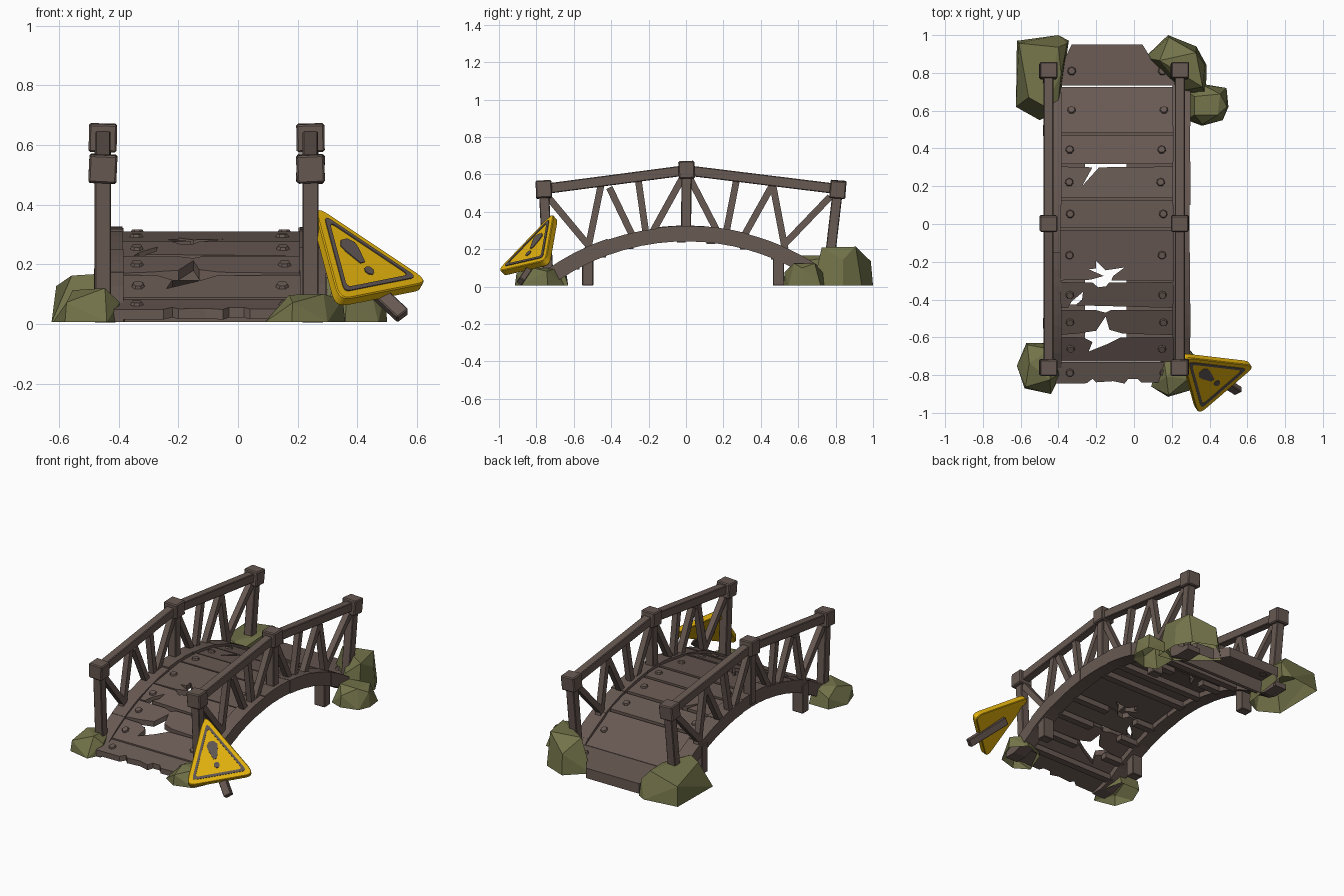
import bpy, bmesh, math, random
from mathutils import Vector, Matrix

if "Cube" in bpy.data.objects:
    bpy.data.objects.remove(bpy.data.objects["Cube"])

random.seed(4)


def material(name, rgb):
    m = bpy.data.materials.new(name)
    m.diffuse_color = (*rgb, 1)
    m.use_nodes = True
    m.node_tree.nodes["Principled BSDF"].inputs["Base Color"].default_value = m.diffuse_color
    return m


WOOD = material("weathered wood", (0.138, 0.100, 0.086))
ROCK = material("mossy rock", (0.170, 0.172, 0.068))
YELLOW = material("warning yellow", (0.76, 0.44, 0.004))
GREY = material("faded sign paint", (0.115, 0.092, 0.085))


def finish(name, bm, mat, bevel=0, open_bottom=False):
    bmesh.ops.recalc_face_normals(bm, faces=bm.faces)
    if bevel:
        bmesh.ops.bevel(bm, geom=bm.edges[:], offset=bevel, segments=1, affect='EDGES')
    if open_bottom:
        low = [f for f in bm.faces if f.normal.z < -0.9]
        bmesh.ops.delete(bm, geom=low, context='FACES')
    me = bpy.data.meshes.new(name)
    bm.to_mesh(me)
    bm.free()
    me.materials.append(mat)
    ob = bpy.data.objects.new(name, me)
    bpy.context.collection.objects.link(ob)
    return ob


def loft(name, ring_a, ring_b, mat, bevel=0, open_bottom=False):
    """Closed solid between two outlines with equal point counts."""
    bm = bmesh.new()
    a = [bm.verts.new(p) for p in ring_a]
    b = [bm.verts.new(p) for p in ring_b]
    bm.faces.new(a)
    bm.faces.new(b[::-1])
    for i in range(len(a)):
        j = (i + 1) % len(a)
        bm.faces.new((a[i], b[i], b[j], a[j]))
    return finish(name, bm, mat, bevel, open_bottom)


def beam(name, p0, p1, w, h, mat=WOOD, bevel=0.004, side=(1, 0, 0)):
    """Square timber between two points; w is measured along the side axis."""
    p0, p1, s = Vector(p0), Vector(p1), Vector(side)
    d = (p1 - p0).normalized()
    s = (s - d * s.dot(d)).normalized()
    u = d.cross(s)
    ring = [s * (i * w / 2) + u * (j * h / 2) for i, j in ((-1, -1), (1, -1), (1, 1), (-1, 1))]
    return loft(name, [p0 + r for r in ring], [p1 + r for r in ring], mat, bevel)


def arc(y, drop=0.0):
    """Height of the bridge arch, optionally measured deeper into the beam."""
    r = 1.3 - drop
    return 0.32 - 1.3 + math.sqrt(r * r - y * y)


# Side arches, in short timber segments
X_L, X_R = (-0.477, -0.383), (0.203, 0.300)
cuts = [-0.845, -0.60, -0.42, -0.15, 0.10, 0.33, 0.52, 0.70, 0.86]
for side, (xa, xb) in (("left", X_L), ("right", X_R)):
    for y0, y1 in zip(cuts, cuts[1:]):
        lift = random.uniform(-0.003, 0.008)
        inset = random.uniform(0, 0.006)
        ys = [y0 + (y1 - y0) * k / 3 for k in range(4)]
        prof = [(y, max(arc(y) + lift, 0.04)) for y in ys]
        prof += [(y, max(arc(y, 0.078), 0.006)) for y in reversed(ys)]
        loft(side + "_arch_segment", [(xa + inset, y, z) for y, z in prof],
             [(xb - inset, y, z) for y, z in prof], WOOD)


def bolt(x, y, z, slope=0.0):
    bm = bmesh.new()
    m = Matrix.Translation((x, y, z)) @ Matrix.Rotation(slope, 4, 'X')
    bmesh.ops.create_cone(bm, cap_ends=True, segments=7, radius1=0.026, radius2=0.018, depth=0.016, matrix=m)
    finish("bolt_head", bm, WOOD)


# Deck planks: back edge and front edge may carry broken notches (x, y)
def plank(y0, y1, front=(), back=()):
    tilt = random.uniform(-0.004, 0.004)
    z0, z1 = max(arc(y0) - 0.010, 0.045) + tilt, max(arc(y1) - 0.010, 0.045) - tilt
    xa, xb = -0.43 + random.uniform(-0.02, 0.02), 0.27 + random.uniform(-0.02, 0.02)
    out = [(xa, y0), *front, (xb, y0), (xb, y1), *back[::-1], (xa, y1)]

    def top(y):
        return z0 + (z1 - z0) * (y - y0) / (y1 - y0)
    loft("deck_plank", [(x, y, top(y)) for x, y in out],
         [(x, y, max(top(y) - 0.034, 0.006)) for x, y in out], WOOD)
    ym = (y0 + y1) / 2
    for x in (-0.335, 0.15):
        bolt(x + random.uniform(-.01, .01), ym, top(ym) + 0.002, math.atan2(z1 - z0, y1 - y0))


plank(-0.845, -0.731,
      front=[(-0.25, -0.843), (-0.22, -0.82), (-0.20, -0.838), (-0.11, -0.832),
             (-0.05, -0.845), (-0.03, -0.82), (0.02, -0.82), (0.04, -0.84), (0.16, -0.838)])
plank(-0.727, -0.597,
      back=[(-0.27, -0.60), (-0.22, -0.625), (-0.24, -0.675), (-0.14, -0.635), (-0.07, -0.60)])
plank(-0.590, -0.454,
      front=[(-0.30, -0.58), (-0.20, -0.565), (-0.15, -0.49), (-0.13, -0.56), (-0.06, -0.58)],
      back=[(-0.20, -0.456), (-0.15, -0.47), (-0.12, -0.455)])
plank(-0.446, -0.307,
      front=[(-0.35, -0.445), (-0.33, -0.41), (-0.27, -0.36), (-0.275, -0.40), (-0.31, -0.43)],
      back=[(-0.22, -0.31), (-0.19, -0.335), (-0.15, -0.33), (-0.13, -0.31)])
plank(-0.299, -0.032,
      front=[(-0.23, -0.295), (-0.16, -0.275), (-0.24, -0.24), (-0.20, -0.235), (-0.20, -0.195),
             (-0.15, -0.245), (-0.05, -0.23), (-0.11, -0.275), (-0.12, -0.298)])
plank(-0.018, 0.125)
plank(0.138, 0.305, back=[(-0.22, 0.30), (-0.275, 0.20), (-0.185, 0.30)])
plank(0.318, 0.470)
plank(0.483, 0.726)

# Back landing slab with clipped corners
slab = [(-0.42, 0.732), (0.25, 0.732), (0.22, 0.85), (0.10, 0.86), (0.045, 0.95), (-0.33, 0.95), (-0.38, 0.85), (-0.42, 0.83)]
loft("landing_slab", [(x, y, 0.092 - 0.10 * (y - 0.732)) for x, y in slab],
     [(x, y, 0.006) for x, y in slab], WOOD, open_bottom=True)
for x in (-0.33, 0.15):
    bolt(x, 0.81, 0.088, -0.1)

# Joists under the plank gaps, interrupted where the deck is broken through
full, split = [(-0.40, 0.22)], [(-0.40, -0.26), (-0.04, 0.22)]
for y, spans in ((-0.70, full), (-0.593, split), (-0.45, split), (-0.303, split), (-0.025, full),
                 (0.132, full), (0.312, split), (0.477, full), (0.70, full)):
    z = arc(y) - 0.066
    for xa, xb in spans:
        beam("joist", (xa, y, z), (xb, y, z), 0.045, 0.036, bevel=0, side=(0, 1, 0))

# Railings: legs, posts, caps, handrails and truss struts, the same on both sides
struts = [(-0.73, 0.47, -0.53, 0.23), (-0.455, 0.54, -0.525, 0.20), (-0.41, 0.53, -0.29, 0.28),
          (-0.255, 0.57, -0.215, 0.29), (-0.02, 0.58, -0.18, 0.29), (0.02, 0.58, 0.17, 0.29),
          (0.27, 0.57, 0.215, 0.29), (0.46, 0.54, 0.315, 0.28), (0.465, 0.54, 0.53, 0.20),
          (0.77, 0.48, 0.53, 0.23)]
for side, x in (("left", -0.453), ("right", 0.243)):
    for y in (-0.525, 0.495):
        beam(side + "_leg", (x + 0.008, y, 0.005), (x + 0.008, y, 0.19), 0.075, 0.06)
    for yb, zb, yt, zt in ((-0.735, 0.03, -0.76, 0.52), (0, 0.26, 0.003, 0.624), (0.755, 0.03, 0.812, 0.52)):
        beam(side + "_post", (x, yb, zb), (x, yt, zt), 0.055, 0.054)
        lean = Vector((random.uniform(-.05, .05), 0.12 * (yt > 0.5) - 0.04, 1)).normalized() * 0.047
        c = Vector((x, yt, zt))
        beam(side + "_post_cap", c - lean, c + lean, 0.094, 0.086, bevel=0.006)
    beam(side + "_handrail_front", (x, -0.76, 0.522), (x, 0, 0.622), 0.052, 0.055)
    beam(side + "_handrail_back", (x, 0, 0.622), (x, 0.812, 0.522), 0.052, 0.055)
    for y0, z0, y1, z1 in struts:
        beam(side + "_strut", (x, y0, z0), (x, y1, z1), 0.036, 0.036, bevel=0)


# Faceted rocks: hull of a ground outline, a few shoulder points and a smaller crown
def rock(name, outline, h, crown=0.6, lean=(0, 0)):
    n = len(outline)
    cx, cy = sum(p[0] for p in outline) / n, sum(p[1] for p in outline) / n
    bm = bmesh.new()
    for i, (x, y) in enumerate(outline):
        bm.verts.new((x, y, 0.006))
        if i % 2:
            bm.verts.new((cx + (x - cx) * 0.93, cy + (y - cy) * 0.93, h * random.uniform(0.55, 0.75)))
        else:
            bm.verts.new((cx + (x - cx) * crown + lean[0], cy + (y - cy) * crown + lean[1],
                          h * random.uniform(0.88, 1.0)))
    res = bmesh.ops.convex_hull(bm, input=bm.verts[:])
    junk = [g for g in set(res["geom_interior"] + res["geom_unused"]) if isinstance(g, bmesh.types.BMVert)]
    bmesh.ops.delete(bm, geom=junk, context='VERTS')
    bmesh.ops.dissolve_limit(bm, angle_limit=0.2, verts=bm.verts[:], edges=bm.edges[:])
    finish(name, bm, ROCK, open_bottom=True)


rock("back_right_rock", [(0.055, 0.88), (0.18, 1.0), (0.33, 0.94), (0.385, 0.84), (0.38, 0.68), (0.27, 0.70), (0.20, 0.78)], 0.215, 0.7, (0.02, 0))
rock("back_right_small_rock", [(0.28, 0.55), (0.36, 0.52), (0.47, 0.55), (0.50, 0.62), (0.49, 0.72), (0.37, 0.74), (0.28, 0.70)], 0.135, 0.65)
rock("back_left_rock", [(-0.625, 0.62), (-0.62, 0.97), (-0.40, 1.0), (-0.345, 0.97), (-0.38, 0.80), (-0.40, 0.60), (-0.50, 0.55)], 0.18, 0.7, (0.02, 0))
rock("front_left_rock", [(-0.62, -0.75), (-0.57, -0.63), (-0.43, -0.63), (-0.39, -0.80), (-0.44, -0.90), (-0.58, -0.87)], 0.125, 0.6, (0.02, 0.02))
rock("front_right_rock", [(0.09, -0.86), (0.18, -0.915), (0.30, -0.88), (0.36, -0.74), (0.28, -0.65), (0.15, -0.70)], 0.11, 0.55, (0.02, 0.02))

# Leaning warning sign, laid out on the plane of its three corners
A, B, C = Vector((0.275, -0.72, 0.378)), Vector((0.617, -0.76, 0.15)), Vector((0.35, -0.99, 0.097))
mid = (A + B + C) / 3
nrm = (C - A).cross(B - A).normalized()
down = ((B + C) / 2 - A).normalized()
across = nrm.cross(down)


def triangle(scale, cut, off):
    v = [mid + (p - mid) * scale + nrm * off for p in (A, C, B)]
    pts = []
    for i in range(3):
        p, q, r = v[i], v[i].lerp(v[i - 1], cut), v[i].lerp(v[(i + 1) % 3], cut)
        pts += [q.lerp(p, t).lerp(p.lerp(r, t), t) for t in (0, 0.25, 0.5, 0.75, 1)]
    return pts


def on_sign(pts, off):
    return [mid + down * v * 1.1 + across * u * 1.45 + nrm * off for u, v in pts]


loft("sign_board", triangle(1.15, 0.13, -0.04), triangle(1.15, 0.13, 0.0), YELLOW, 0.004)

# Painted border ring and warning mark as thin plates
bm = bmesh.new()
rings = [[bm.verts.new(p) for p in triangle(s, 0.08, o)]
         for s, o in ((0.91, -0.002), (0.91, 0.004), (0.78, 0.004), (0.78, -0.002))]
for k in range(4):
    a, b = rings[k], rings[(k + 1) % 4]
    for i in range(15):
        j = (i + 1) % 15
        bm.faces.new((a[i], a[j], b[j], b[i]))
finish("sign_border", bm, GREY)
drop = [(-0.010, -0.095), (0.010, -0.095), (0.022, -0.075), (0.020, -0.05), (0.007, 0.005), (-0.007, 0.005), (-0.020, -0.05), (-0.022, -0.075)]
dot = [(0.012 * math.cos(t * math.pi / 4), 0.04 + 0.017 * math.sin(t * math.pi / 4)) for t in range(8)]
for name, shape in (("sign_mark_bar", drop), ("sign_mark_dot", dot)):
    loft(name, on_sign(shape, -0.002), on_sign(shape, 0.004), GREY)

# Sign stake behind the board
beam("sign_stake", mid - nrm * 0.058 - down * 0.05, (0.553, -0.885, 0.027), 0.05, 0.035)
